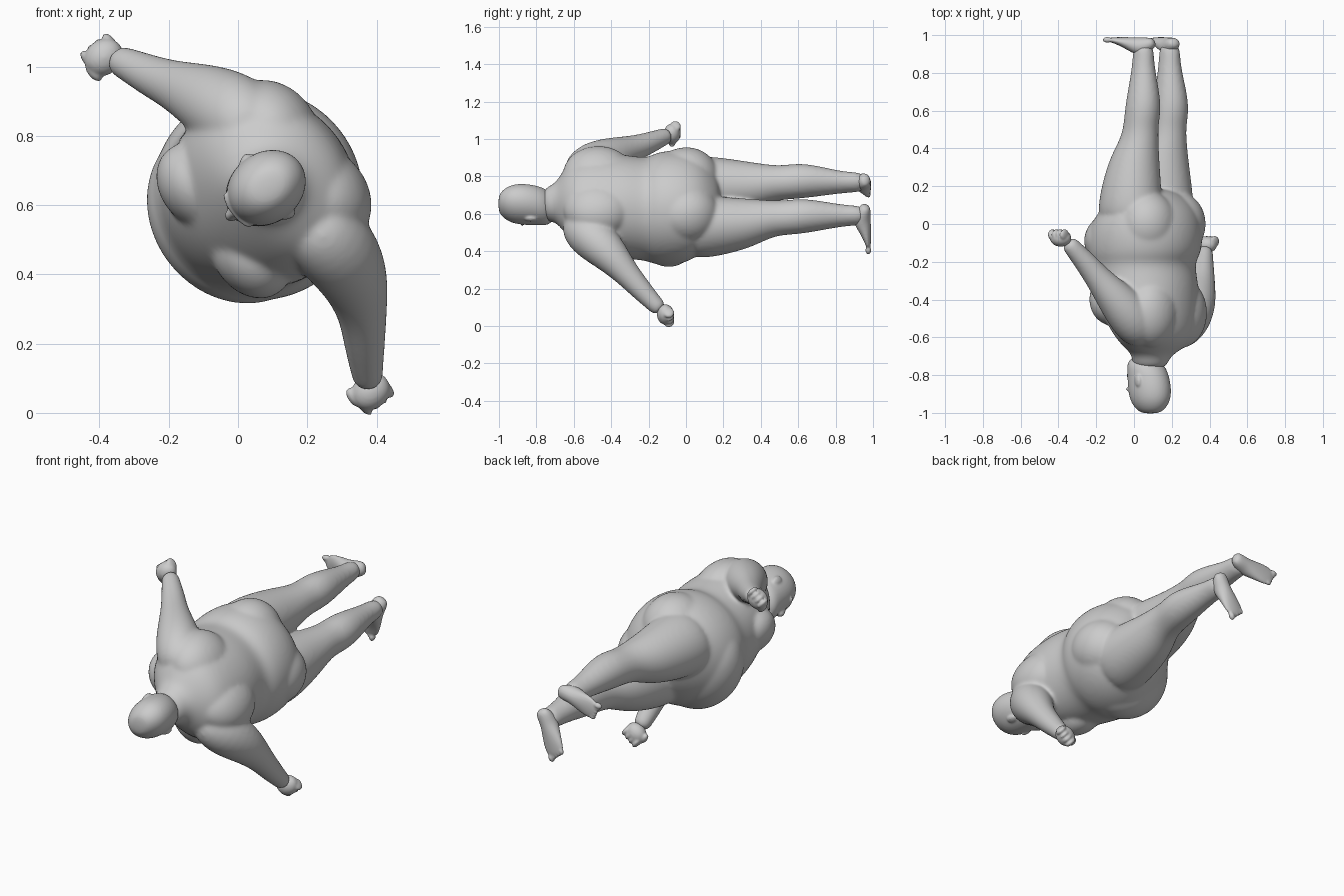
import bpy, bmesh, math
from mathutils import Vector, Matrix

# Body frame: local x = person's left, local y = person's front, local z = towards the feet
M = Matrix(((0.616, -0.788, 0, 0.075),
            (0, 0, 1, 0),
            (-0.788, -0.616, 0, 0.645),
            (0, 0, 0, 1)))
INV = M.inverted()
bm = bmesh.new()


def loft(rings, ref=(0, 1, 0), sides=16):
    """Closed tube; rings are (x, y, z, half_width, half_depth), depth lies along ref."""
    pts = [Vector(r[:3]) for r in rings]
    loops = []
    for i, r in enumerate(rings):
        t = (pts[min(i + 1, len(pts) - 1)] - pts[max(i - 1, 0)]).normalized()
        if ref == (0, 1, 0) and abs(t.z) > 0.9:
            t = Vector((0, 0, math.copysign(1, t.z)))
        n = Vector(ref)
        n = (n - t * n.dot(t)).normalized()
        s = n.cross(t)
        loops.append([bm.verts.new(pts[i] + s * r[3] * math.cos(k * math.tau / sides)
                                   + n * r[4] * math.sin(k * math.tau / sides))
                      for k in range(sides)])
    for a, b in zip(loops, loops[1:]):
        for k in range(sides):
            j = (k + 1) % sides
            bm.faces.new((a[k], a[j], b[j], b[k]))
    bm.faces.new(loops[0][::-1])
    bm.faces.new(loops[-1])


def blob(pos, size, rot=None):
    m = Matrix.Translation(pos) @ (rot or Matrix()) @ Matrix.Diagonal((*size, 1))
    bmesh.ops.create_icosphere(bm, subdivisions=3, radius=1, matrix=m)


def skin(name, voxel, smooth):
    """Fuse everything built so far into one smooth skin and start afresh."""
    global bm
    bmesh.ops.recalc_face_normals(bm, faces=bm.faces)
    mesh = bpy.data.meshes.new(name)
    bm.to_mesh(mesh)
    bm.free()
    bm = bmesh.new()
    ob = bpy.data.objects.new(name, mesh)
    bpy.context.collection.objects.link(ob)
    ob.matrix_world = M
    sub = ob.modifiers.new("round", 'SUBSURF')
    sub.levels = sub.render_levels = 2
    fuse = ob.modifiers.new("fuse", 'REMESH')
    fuse.mode = 'VOXEL'
    fuse.voxel_size = voxel
    fuse.use_smooth_shade = True
    soft = ob.modifiers.new("soften", 'SMOOTH')
    soft.factor = .5
    soft.iterations = smooth


# Torso with neck and a crease at the waist
loft([(0, -.01, -.77, .08, .085), (0, -.015, -.72, .098, .098), (0, -.03, -.685, .12, .112),
      (0, -.045, -.645, .20, .155), (0, -.045, -.58, .26, .205), (0, -.01, -.45, .29, .255),
      (0, .015, -.31, .282, .278), (0, .035, -.21, .278, .272), (0, .03, -.17, .30, .298),
      (0, .025, -.10, .312, .31), (0, .015, -.01, .31, .296), (0, -.005, .08, .28, .245),
      (0, -.01, .15, .21, .17), (0, -.01, .19, .12, .10)], sides=24)
# Belly
blob((0, .10, -.09), (.285, .252, .19))

for s in (-1, 1):
    # Chest
    blob((s * .125, .145, -.40), (.14, .11, .14))
    # Buttocks
    blob((s * .122, -.085, .0), (.165, .165, .18))
    # Shoulder blades
    blob((s * .12, -.12, -.47), (.16, .135, .19))
    # Legs
    loft([(s * .13, .02, .0, .15, .17), (s * .138, .015, .08, .163, .18), (s * .132, .01, .20, .156, .165),
          (s * .125, -.005, .35, .13, .136), (s * .12, -.035, .45, .10, .105),
          (s * .12, -.045, .52, .092, .095), (s * .12, -.06, .61, .096, .10),
          (s * .117, -.06, .72, .079, .084), (s * .113, -.056, .83, .058, .064),
          (s * .113, -.056, .90, .053, .06), (s * .113, -.056, .96, .045, .052)])

# Arms, traced in world space: shoulder, upper arm, elbow, forearm, wrist, hand
radii = (.09, .13, .108, .073, .062, .048, .044)
paths = [
    [(.18, -.61, .58), (.27, -.53, .495), (.335, -.42, .40), (.36, -.33, .295),
     (.365, -.25, .205), (.372, -.17, .12), (.378, -.13, .08)],
    [(.07, -.61, .78), (.01, -.52, .855), (-.085, -.41, .905), (-.18, -.30, .945),
     (-.25, -.21, .972), (-.325, -.125, 1.01), (-.355, -.09, 1.02)]]
for path in paths:
    loft([(*(INV @ Vector(p)), r, r) for p, r in zip(path, radii)], ref=(0, 1, .01))
skin("body", .008, 22)

# Fists
for s, fist in ((1, (.383, -.11, .062)), (-1, (-.388, -.075, 1.027))):
    c = INV @ Vector(fist)
    blob(c, (.052, .060, .046))
    for k in range(4):
        blob(c + Vector((s * .02, .040 - .027 * k, .018)), (.034, .0155, .03))
    blob(c + Vector((-s * .015, .048, .0)), (.034, .018, .02))
skin("hands", .006, 5)

# Head
loft([(0, -.015, -1.004, .035, .045), (0, -.015, -.982, .068, .084), (0, -.014, -.935, .097, .117),
      (0, -.01, -.87, .106, .125), (0, .0, -.80, .103, .117), (0, .015, -.75, .098, .105),
      (0, .03, -.722, .075, .085), (0, .03, -.70, .04, .05)])
# Nose, lips and brow
loft([(0, .100, -.865, .012, .014), (0, .112, -.83, .014, .018), (0, .126, -.798, .021, .021),
      (0, .112, -.782, .018, .014)], sides=10)
blob((0, .108, -.757), (.032, .016, .016))
blob((0, .097, -.875), (.065, .02, .014))
blob((0, .088, -.728), (.035, .025, .022))
# Ears
for s in (-1, 1):
    blob((s * .102, -.01, -.83), (.011, .022, .032), Matrix.Rotation(s * .3, 4, 'Z'))
skin("head", .006, 6)

# Feet
for s in (-1, 1):
    d = Vector((s * .45, .89, 0))
    a = Vector((s * .113, -.06, 0))
    foot = [(-.06, .965, .025, .02), (-.035, .955, .044, .036), (.02, .935, .047, .054),
            (.075, .954, .054, .038), (.13, .968, .061, .023), (.17, .974, .056, .015),
            (.188, .976, .034, .011)]
    loft([(*(a + d * t).xy, z, w, h) for t, z, w, h in foot], ref=(0, 0, 1), sides=12)
    # Toes
    side = Vector((d.y, -d.x, 0)) * s
    for k in range(5):
        p = a + d * (.172 + .005 * k) + side * (.036 - .019 * (4 - k))
        r = .012 if k < 4 else .016
        blob((p.x, p.y, .975), (r, r * 1.5, r), Matrix.Rotation(-s * .47, 4, 'Z'))
skin("feet", .006, 4)
